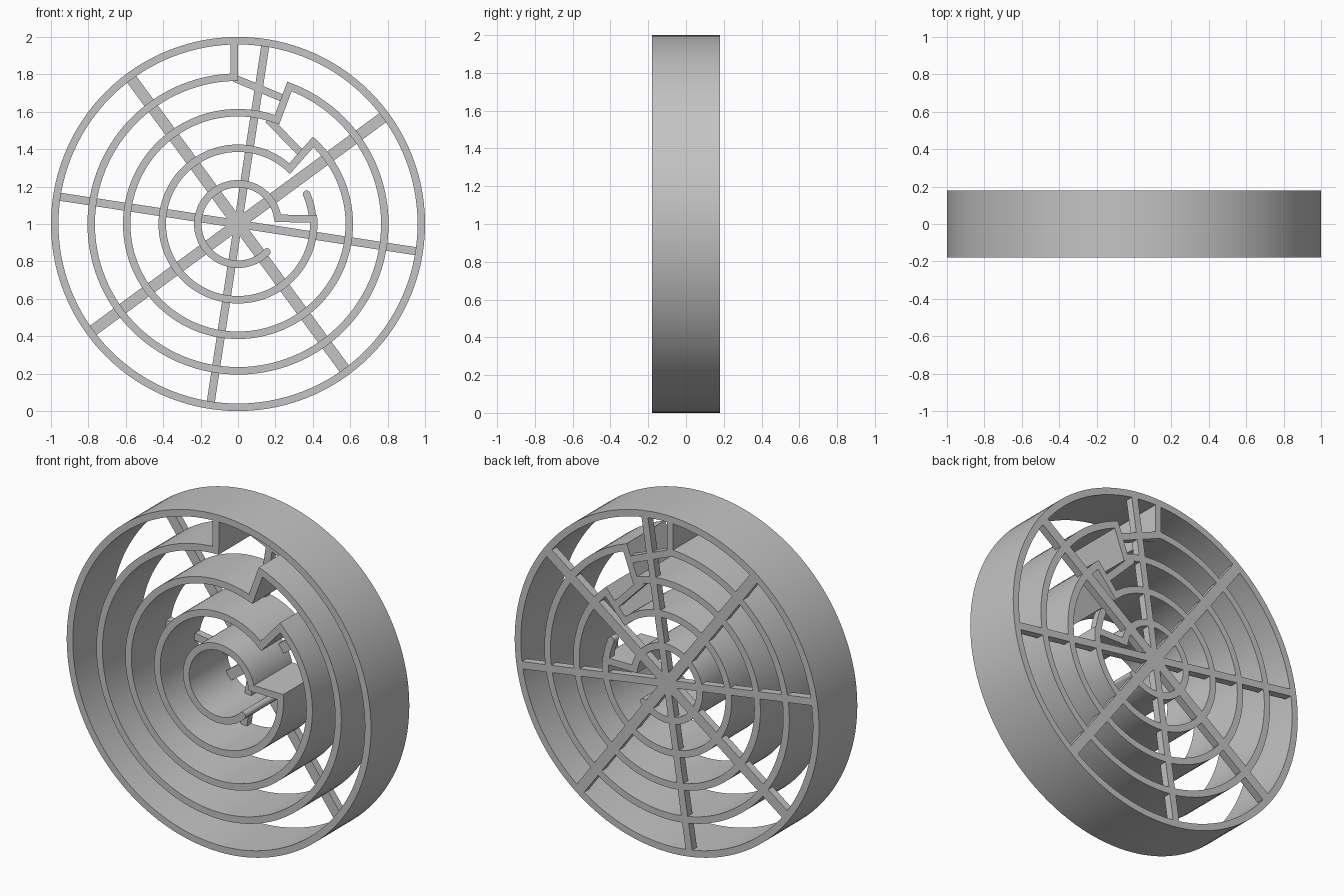
import bpy, bmesh, math
from mathutils import Vector

cube = bpy.data.objects.get("Cube")
if cube:
    bpy.data.objects.remove(cube)

grey = bpy.data.materials.new("plain grey")
grey.use_nodes = True
grey.diffuse_color = (0.55, 0.55, 0.55, 1)
grey.node_tree.nodes["Principled BSDF"].inputs["Base Color"].default_value = (0.55, 0.55, 0.55, 1)

WALL = 0.04
FRONT, BACK = -0.18, 0.18
BAR_FRONT = BACK - 0.045


def polar(r, deg):
    a = math.radians(deg)
    return Vector((r * math.cos(a), r * math.sin(a)))


def arc(r, start, end):
    n = max(2, round(abs(end - start) / 3))
    return [polar(r, start + (end - start) * i / n) for i in range(n + 1)]


def ribbon(name, path, width=WALL, y0=FRONT, y1=BACK, closed=False):
    """Upright wall of constant width along a path, with mitred corners."""
    bm = bmesh.new()
    n = len(path)
    sections = []
    for i, p in enumerate(path):
        before = path[i - 1] if i or closed else None
        after = path[(i + 1) % n] if i < n - 1 or closed else None
        dirs = []
        if before is not None:
            dirs.append((p - before).normalized())
        if after is not None:
            dirs.append((after - p).normalized())
        normals = [Vector((-d.y, d.x)) for d in dirs]
        m = sum(normals, Vector((0, 0))).normalized()
        off = m * (width / 2 / m.dot(normals[0]))
        corners = ((p + off, y0), (p - off, y0), (p - off, y1), (p + off, y1))
        sections.append([bm.verts.new((q.x, y, q.y + 1)) for q, y in corners])
    for i in range(n if closed else n - 1):
        a, b = sections[i], sections[(i + 1) % n]
        for k in range(4):
            j = (k + 1) % 4
            bm.faces.new((a[k], a[j], b[j], b[k]))
    if not closed:
        bm.faces.new(sections[0])
        bm.faces.new(sections[-1])
    bmesh.ops.recalc_face_normals(bm, faces=bm.faces)
    mesh = bpy.data.meshes.new(name)
    bm.to_mesh(mesh)
    bm.free()
    obj = bpy.data.objects.new(name, mesh)
    bpy.context.collection.objects.link(obj)
    finish(obj)


def finish(obj):
    obj.data.materials.append(grey)
    bpy.ops.object.select_all(action="DESELECT")
    obj.select_set(True)
    bpy.context.view_layer.objects.active = obj
    bpy.ops.object.shade_smooth_by_angle(angle=math.radians(30))


def round_end(name, p, y0=FRONT):
    bpy.ops.mesh.primitive_cylinder_add(
        vertices=24, radius=WALL / 2, depth=BACK - y0,
        location=(p.x, (y0 + BACK) / 2, p.y + 1), rotation=(math.pi / 2, 0, 0))
    obj = bpy.context.object
    obj.name = name
    finish(obj)


# Outer rim
ribbon("outer_rim", arc(1 - WALL / 2, 0, 360)[:-1], closed=True)

# One continuous wall stepping inward ring by ring
spiral = [Vector((-0.02, 0.97))]
spiral += arc(0.785, 91.5, 429.5)
spiral += arc(0.595, 69.5, 407.5)
spiral += arc(0.405, 47, 364)
spiral += arc(0.215, 8, 316)
ribbon("spiral_wall", spiral)
round_end("spiral_wall_tip", polar(0.215, 316))

# Low lip continuing the second ring along the back
ribbon("back_lip", arc(0.4, 3, 23.5), y0=BAR_FRONT)
round_end("back_lip_tip", polar(0.4, 23.5), BAR_FRONT)

# Spokes across the back, alternating narrow and wide
for i in range(4):
    angle = 36.3 + 45 * i
    ribbon(f"spoke_{i + 1}", [polar(0.97, angle), polar(0.97, angle + 180)],
           width=0.043 if i % 2 else 0.06, y0=BAR_FRONT)

# Short braces closing the gaps between rings at the back
ribbon("upper_brace", [Vector((-0.02, 0.78)), Vector((0.245, 0.67))], y0=BAR_FRONT)
ribbon("lower_brace", [Vector((0.16, 0.56)), Vector((0.345, 0.37))], y0=BAR_FRONT)
